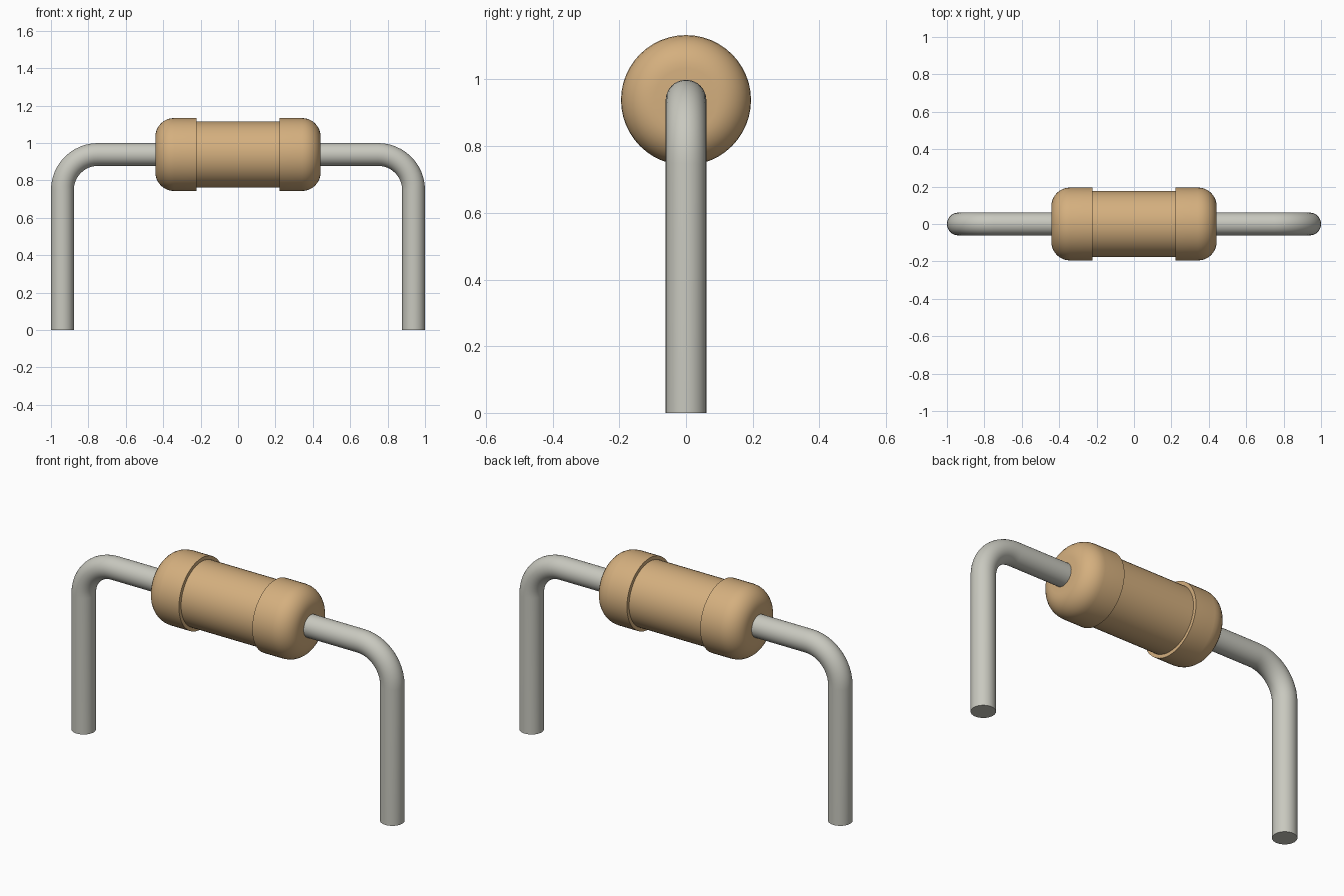
import bpy, bmesh, math
from mathutils import Vector

if "Cube" in bpy.data.objects:
    bpy.data.objects.remove(bpy.data.objects["Cube"], do_unlink=True)

AXIS_Z = 0.938      # height of the body axis
WIRE_R = 0.061
BEND_R = 0.19       # bend radius along the wire centre


def make_material(name, color):
    mat = bpy.data.materials.new(name)
    mat.use_nodes = True
    mat.diffuse_color = color
    mat.node_tree.nodes["Principled BSDF"].inputs["Base Color"].default_value = color
    return mat


def loft(name, stations, sides, mat):
    """Skin round sections; each station is (centre, direction angle in xz, radius)."""
    bm = bmesh.new()
    rings = []
    for (x, z), angle, radius in stations:
        normal = Vector((-math.sin(angle), 0, math.cos(angle)))
        ring = []
        for i in range(sides):
            a = math.tau * i / sides
            offset = normal * math.cos(a) + Vector((0, math.sin(a), 0))
            ring.append(bm.verts.new(Vector((x, 0, z)) + offset * radius))
        rings.append(ring)
    for r0, r1 in zip(rings, rings[1:]):
        for i in range(sides):
            j = (i + 1) % sides
            bm.faces.new((r0[i], r0[j], r1[j], r1[i]))
    bm.faces.new(rings[0])
    bm.faces.new(rings[-1])
    bmesh.ops.recalc_face_normals(bm, faces=bm.faces)
    mesh = bpy.data.meshes.new(name)
    bm.to_mesh(mesh)
    bm.free()
    obj = bpy.data.objects.new(name, mesh)
    bpy.context.collection.objects.link(obj)
    mesh.materials.append(mat)
    bpy.ops.object.select_all(action="DESELECT")
    obj.select_set(True)
    bpy.context.view_layer.objects.active = obj
    bpy.ops.object.shade_smooth_by_angle(angle=math.radians(35))
    return obj


tan = make_material("tan_coating", (0.66, 0.43, 0.21, 1))
metal = make_material("grey_metal", (0.58, 0.58, 0.52, 1))

# Body: slim barrel between two thicker caps with rounded outer edges
END, STEP, CAP_R, BARREL_R, FILLET = 0.442, 0.223, 0.195, 0.176, 0.1
right_half = [(STEP, BARREL_R), (STEP, CAP_R)]
for i in range(9):
    a = math.pi / 2 * i / 8
    right_half.append((END - FILLET + FILLET * math.sin(a),
                       CAP_R - FILLET + FILLET * math.cos(a)))
profile = [(-x, r) for x, r in reversed(right_half)] + right_half
loft("resistor_body", [((x, AXIS_Z), 0, r) for x, r in profile], 48, tan)

# Leads: straight out of the body, round bend, straight down
for side, name in ((1, "left_lead"), (-1, "right_lead")):
    leg_x = 1 - WIRE_R
    stations = [((side * (END - 0.03), AXIS_Z), 0, WIRE_R)]
    for i in range(13):
        a = math.pi / 2 * i / 12
        x = leg_x - BEND_R + BEND_R * math.sin(a)
        z = AXIS_Z - BEND_R + BEND_R * math.cos(a)
        stations.append(((side * x, z), -side * a, WIRE_R))
    stations.append(((side * leg_x, 0), -side * math.pi / 2, WIRE_R))
    loft(name, stations, 32, metal)
